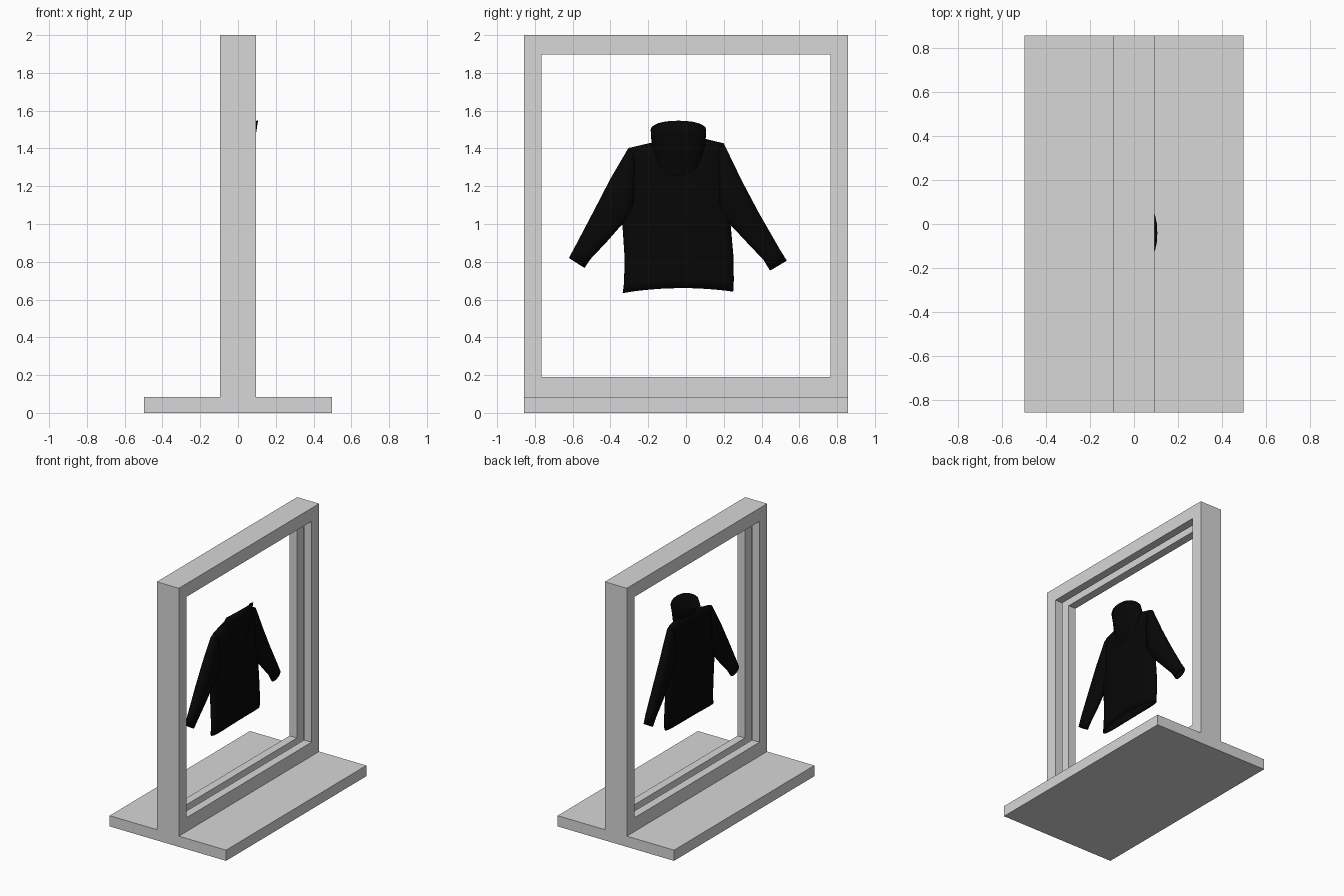
import bpy, bmesh, math

if "Cube" in bpy.data.objects:
    bpy.data.objects.remove(bpy.data.objects["Cube"])


def material(name, rgb):
    m = bpy.data.materials.new(name)
    m.diffuse_color = (*rgb, 1)
    m.use_nodes = True
    m.node_tree.nodes["Principled BSDF"].inputs["Base Color"].default_value = m.diffuse_color
    return m


GREY = material("frame grey", (0.68, 0.68, 0.68))
BLACK = material("cloth black", (0.002, 0.002, 0.002))


def loft(name, rings, mat, close=False, cap_end=False, smooth=True, cloth=0):
    """Skin a list of equal-length point rings; close joins last ring to first."""
    bm = bmesh.new()
    vs = [[bm.verts.new(p) for p in r] for r in rings]
    n = len(vs[0])
    pairs = list(zip(vs, vs[1:])) + ([(vs[-1], vs[0])] if close else [])
    for a, b in pairs:
        for i in range(n):
            j = (i + 1) % n
            bm.faces.new((a[i], a[j], b[j], b[i]))
    if cap_end:
        bm.faces.new(vs[-1])
    bmesh.ops.recalc_face_normals(bm, faces=bm.faces)
    me = bpy.data.meshes.new(name)
    bm.to_mesh(me)
    bm.free()
    me.materials.append(mat)
    ob = bpy.data.objects.new(name, me)
    bpy.context.collection.objects.link(ob)
    if smooth:
        for p in me.polygons:
            p.use_smooth = True
    if cloth:
        s = ob.modifiers.new("cloth thickness", "SOLIDIFY")
        s.thickness = cloth
        s.offset = -1
    return ob


# Base slab
bpy.ops.mesh.primitive_cube_add(size=1, location=(0, 0, 0.0415))
base = bpy.context.object
base.name = "base"
base.scale = (0.996, 1.714, 0.083)
base.data.materials.append(GREY)

# Upright frame: one grooved cross-section carried round the four corners
# (x, t): t = 0 on the outer edge, t = 1 on the opening
GROOVE = 0.15
section = [(0.094, 0), (0.094, 1), (0.03, 1), (0.03, GROOVE),
           (-0.03, GROOVE), (-0.03, 1), (-0.094, 1), (-0.094, 0)]
corners = [((-0.857, 0.083), (-0.764, 0.19)), ((0.857, 0.083), (0.764, 0.19)),
           ((0.857, 2.0), (0.764, 1.898)), ((-0.857, 2.0), (-0.764, 1.898))]
loft("frame", [[(x, o[0] + (i[0] - o[0]) * t, o[1] + (i[1] - o[1]) * t) for x, t in section]
               for o, i in corners], GREY, close=True, smooth=False)

# Garment cross-sections: flattened ring between two silhouette points (y, z)
N = 24


def ring(a, b, thick, sag=0.0, cx=0.0):
    pts = []
    for k in range(N):
        t = 2 * math.pi * k / N
        u, s = math.cos(t), math.sin(t)
        x = cx + thick * math.copysign(abs(s) ** 0.9, s)
        pts.append((x, (a[0] + b[0]) / 2 + (b[0] - a[0]) / 2 * u,
                    (a[1] + b[1]) / 2 + (b[1] - a[1]) / 2 * u + sag * (1 - u * u)))
    return pts


# Jacket body, hem to neck
loft("jacket_body", [
    ring((-0.335, 0.635), (0.25, 0.642), 0.042, 0.022, 0.005),
    ring((-0.328, 0.69), (0.253, 0.70), 0.046, 0.01, 0.005),
    ring((-0.325, 0.82), (0.252, 0.82), 0.048),
    ring((-0.337, 1.0), (0.236, 1.0), 0.050),
    ring((-0.325, 1.2), (0.225, 1.2), 0.050),
    ring((-0.312, 1.34), (0.208, 1.36), 0.045),
    ring((-0.305, 1.402), (0.20, 1.427), 0.036),
    ring((-0.185, 1.43), (0.105, 1.45), 0.032)], BLACK, cloth=0.005)

# Sleeves: (outer point, inner point, half thickness, sag, x) from shoulder to cuff
sleeves = {
    "left_sleeve": [
        ((-0.27, 1.40), (-0.28, 1.03), 0.036), ((-0.305, 1.402), (-0.325, 1.005), 0.040),
        ((-0.40, 1.24), (-0.35, 0.985), 0.042, 0, -0.003), ((-0.48, 1.085), (-0.42, 0.905), 0.040, 0, -0.006),
        ((-0.585, 0.885), (-0.505, 0.815), 0.032, 0, -0.008), ((-0.62, 0.82), (-0.537, 0.767), 0.025, 0, -0.01)],
    "right_sleeve": [
        ((0.17, 1.42), (0.18, 1.03), 0.036), ((0.20, 1.427), (0.225, 1.005), 0.040),
        ((0.295, 1.23), (0.25, 0.98), 0.042, 0, -0.005), ((0.385, 1.06), (0.32, 0.905), 0.040, 0, -0.01),
        ((0.497, 0.865), (0.41, 0.81), 0.032, 0, -0.016), ((0.534, 0.806), (0.445, 0.753), 0.025, 0, -0.02)],
}
for name, parts in sleeves.items():
    loft(name, [ring(*p) for p in parts], BLACK, cloth=0.005)


# Hood: tilted rings, full and tall at the back (+x), dropping to a V at the front (-x)
def hood_ring(cx, rx, ry, z, back, front):
    pts = []
    for k in range(N):
        t = 2 * math.pi * k / N
        c, s = math.cos(t), math.sin(t)
        pts.append((cx + rx * c, -0.04 + ry * math.copysign(abs(s) ** 0.9, s),
                    z + (back if c > 0 else front) * c))
    return pts


loft("hood", [
    hood_ring(0.008, 0.050, 0.130, 1.385, -0.130, 0.08),
    hood_ring(0.016, 0.068, 0.142, 1.43, -0.08, 0.10),
    hood_ring(0.022, 0.072, 0.146, 1.47, 0.00, 0.12),
    hood_ring(0.030, 0.076, 0.147, 1.50, 0.047, 0.14),
    hood_ring(0.030, 0.068, 0.138, 1.50, 0.047, 0.14),
    hood_ring(0.016, 0.052, 0.120, 1.42, -0.02, 0.08),
    hood_ring(0.008, 0.035, 0.100, 1.36, -0.04, 0.04)], BLACK, cap_end=True)
